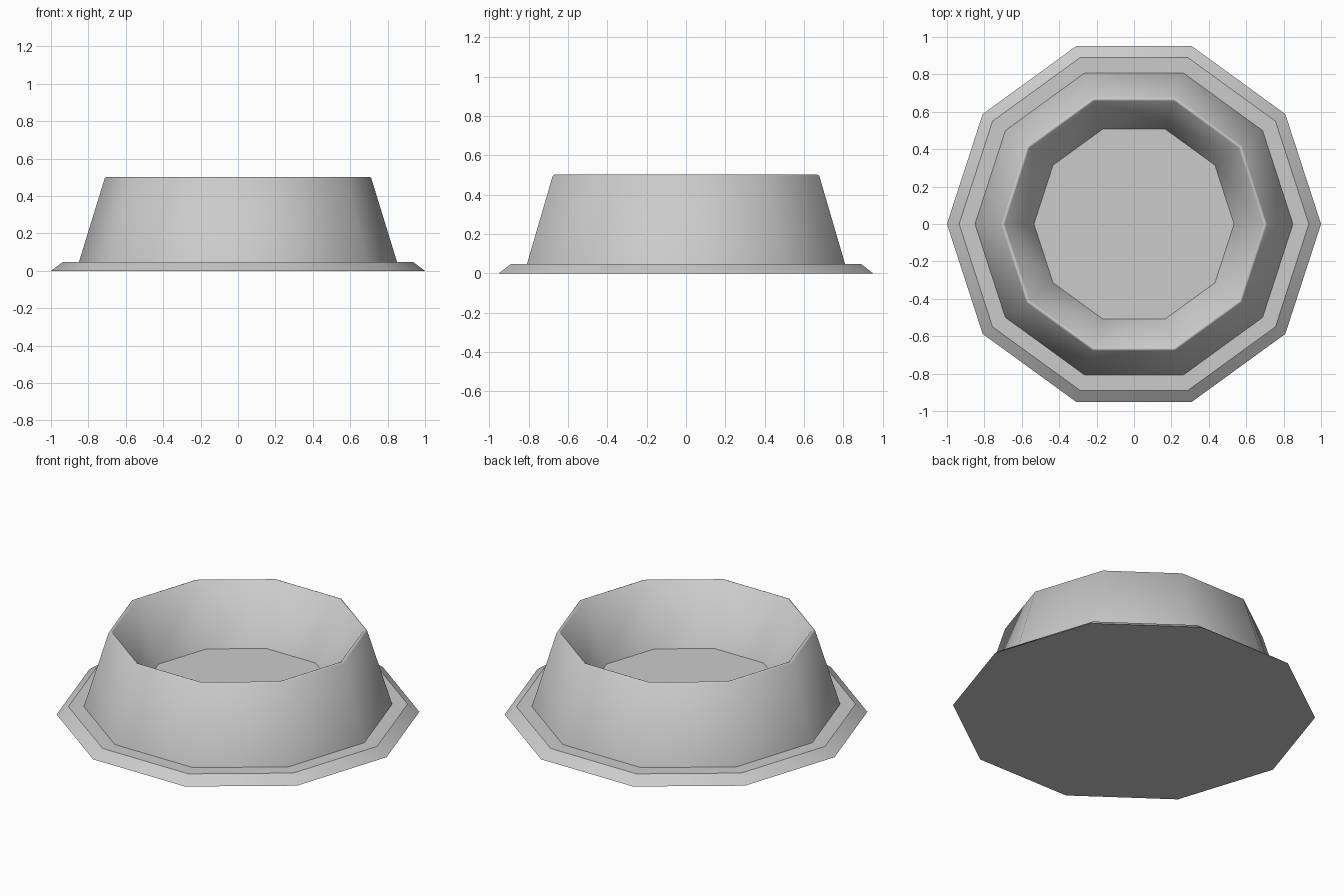
import bpy, bmesh, math

SIDES = 10

cube = bpy.data.objects.get("Cube")
if cube:
    bpy.data.objects.remove(cube, do_unlink=True)

grey = bpy.data.materials.new("light grey")
grey.use_nodes = True
colour = (0.6, 0.6, 0.6, 1)
grey.diffuse_color = colour
grey.node_tree.nodes["Principled BSDF"].inputs["Base Color"].default_value = colour


def lathe(name, profile, sharp_rings):
    """Spin (radius, height) points into a closed ten-sided solid."""
    bm = bmesh.new()
    rings = []
    for radius, z in profile:
        angles = [math.tau * i / SIDES for i in range(SIDES)]
        rings.append([bm.verts.new((radius * math.cos(a), radius * math.sin(a), z))
                      for a in angles])
    for low, high in zip(rings, rings[1:]):
        for i in range(SIDES):
            j = (i + 1) % SIDES
            bm.faces.new((low[i], low[j], high[j], high[i]))
    bm.faces.new(rings[0][::-1])
    bm.faces.new(rings[-1])
    for face in bm.faces:
        face.smooth = True
    # creases between flange, wall and floor
    for k in sharp_rings:
        for i in range(SIDES):
            bm.edges.get((rings[k][i], rings[k][(i + 1) % SIDES])).smooth = False
    mesh = bpy.data.meshes.new(name)
    bm.to_mesh(mesh)
    bm.free()
    mesh.materials.append(grey)
    obj = bpy.data.objects.new(name, mesh)
    bpy.context.collection.objects.link(obj)
    return obj


# bevelled foot flange, sloped outer wall, thin soft rim, inner wall, floor
lathe("bowl",
      [(1.0, 0.0), (0.935, 0.048), (0.85, 0.048),
       (0.712, 0.497), (0.702, 0.502), (0.692, 0.497),
       (0.535, 0.155)],
      sharp_rings=(0, 1, 2, 6))
